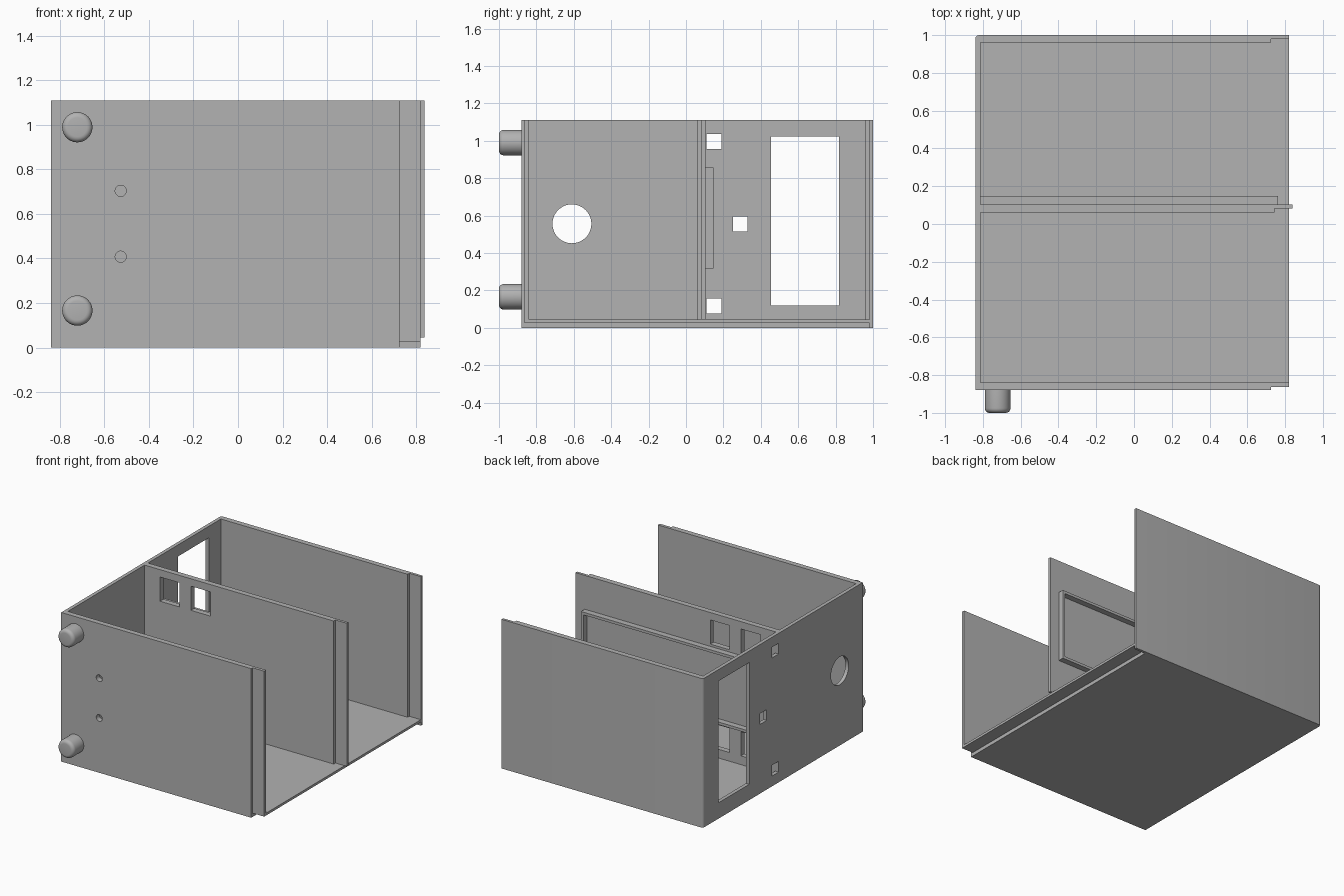
import bpy, bmesh
from math import pi
from mathutils import Matrix, Vector

cube = bpy.data.objects.get("Cube")
if cube:
    bpy.data.objects.remove(cube)

grey = bpy.data.materials.new("plain grey")
grey.use_nodes = True
COLOUR = (0.445, 0.445, 0.445, 1)
grey.diffuse_color = COLOUR
grey.node_tree.nodes["Principled BSDF"].inputs["Base Color"].default_value = COLOUR


def add_object(name, bm):
    mesh = bpy.data.meshes.new(name)
    bm.to_mesh(mesh)
    bm.free()
    mesh.materials.append(grey)
    obj = bpy.data.objects.new(name, mesh)
    bpy.context.collection.objects.link(obj)
    return obj


def box(name, xs, ys, zs):
    lo, hi = (Vector(v) for v in zip(xs, ys, zs))
    bm = bmesh.new()
    bmesh.ops.create_cube(bm, size=1)
    for v in bm.verts:
        v.co = (lo + hi) / 2 + v.co * (hi - lo)
    return add_object(name, bm)


def cylinder(name, centre, radius, depth, axis, fillet=0):
    bm = bmesh.new()
    turn = Matrix.Rotation(pi / 2, 4, axis)
    bmesh.ops.create_cone(bm, cap_ends=True, segments=48, radius1=radius, radius2=radius,
                          depth=depth, matrix=Matrix.Translation(centre) @ turn)
    if fillet:
        front = min(v.co.y for v in bm.verts)
        rim = [e for e in bm.edges if all(v.co.y < front + 0.001 for v in e.verts)]
        bmesh.ops.bevel(bm, geom=rim, offset=fillet, segments=5, profile=0.5, affect='EDGES')
    return add_object(name, bm)


def smooth(obj):
    bpy.ops.object.select_all(action='DESELECT')
    obj.select_set(True)
    bpy.context.view_layer.objects.active = obj
    bpy.ops.object.shade_smooth_by_angle(angle=0.6)


def cut(obj, cutters):
    for c in cutters:
        mod = obj.modifiers.new("cut", 'BOOLEAN')
        mod.operation, mod.solver, mod.object = 'DIFFERENCE', 'EXACT', c
    graph = bpy.context.evaluated_depsgraph_get()
    mesh = bpy.data.meshes.new_from_object(obj.evaluated_get(graph))
    obj.modifiers.clear()
    obj.data = mesh
    for c in cutters:
        bpy.data.objects.remove(c)


# Main dimensions
X0, X1 = -0.84, 0.82          # outer ends, open at X1
Y0, Y1 = -0.88, 1.0
TOP, FLOOR = 1.11, 0.045
IN_X, IN_Y0, IN_Y1 = -0.813, -0.84, 0.96
LAP = 0.725                   # start of the lap joint
FAR = 1.3

# Shell: floor and three walls, one corner rounded
shell = box("shell", (X0, X1), (Y0, Y1), (0, TOP))
bm = bmesh.new()
bm.from_mesh(shell.data)
corner = [e for e in bm.edges if all(v.co.x < 0 and v.co.y > 0 for v in e.verts)]
bmesh.ops.bevel(bm, geom=corner, offset=0.02, segments=4, profile=0.5, affect='EDGES')
bm.to_mesh(shell.data)
bm.free()

wall = (-1, -0.75)
cutters = [
    box("cavity", (IN_X, FAR), (IN_Y0, IN_Y1), (FLOOR, FAR)),
    box("front_lap", (LAP, FAR), (-FAR, -0.863), (-1, FAR)),
    box("floor_lap", (LAP, FAR), (-FAR, 0.98), (-1, 0.027)),
    box("back_lap", (LAP, FAR), (0.9, 0.98), (FLOOR, FAR)),
    box("large_window", wall, (0.455, 0.818), (0.118, 1.024)),
    cylinder("round_hole", (-0.84, -0.61, 0.556), 0.104, 0.3, 'Y'),
]
for y, z in ((0.15, 0.996), (0.29, 0.555), (0.15, 0.117)):
    cutters.append(box("socket_hole", wall, (y - 0.04, y + 0.04), (z - 0.04, z + 0.04)))
for z in (0.704, 0.408):
    cutters.append(cylinder("screw_hole", (-0.527, -0.86, z), 0.025, 0.2, 'X'))
cut(shell, cutters)
smooth(shell)

# Divider with a lapped end and four square openings
divider = box("divider", (IN_X, 0.838), (0.062, 0.103), (FLOOR, TOP))
cutters = [box("divider_lap", (0.745, FAR), (0, 0.083), (-1, FAR))]
for x in (-0.605, -0.352):
    for z in (0.2, 0.965):
        cutters.append(box("opening", (x - 0.08, x + 0.08), (0, 0.2), (z - 0.09, z + 0.09)))
cut(divider, cutters)

# Raised rim on the back of the divider
rim = box("divider_rim", (IN_X, 0.762), (0.103, 0.147), (0.318, 0.858))
cut(rim, [box("rim_inside", (-FAR, 0.742), (0, 1), (0.338, 0.838))])

# Two rounded feet on the front
for name, z in (("upper_foot", 0.99), ("lower_foot", 0.166)):
    smooth(cylinder(name, (-0.722, -0.94, z), 0.068, 0.12, 'X', fillet=0.025))
